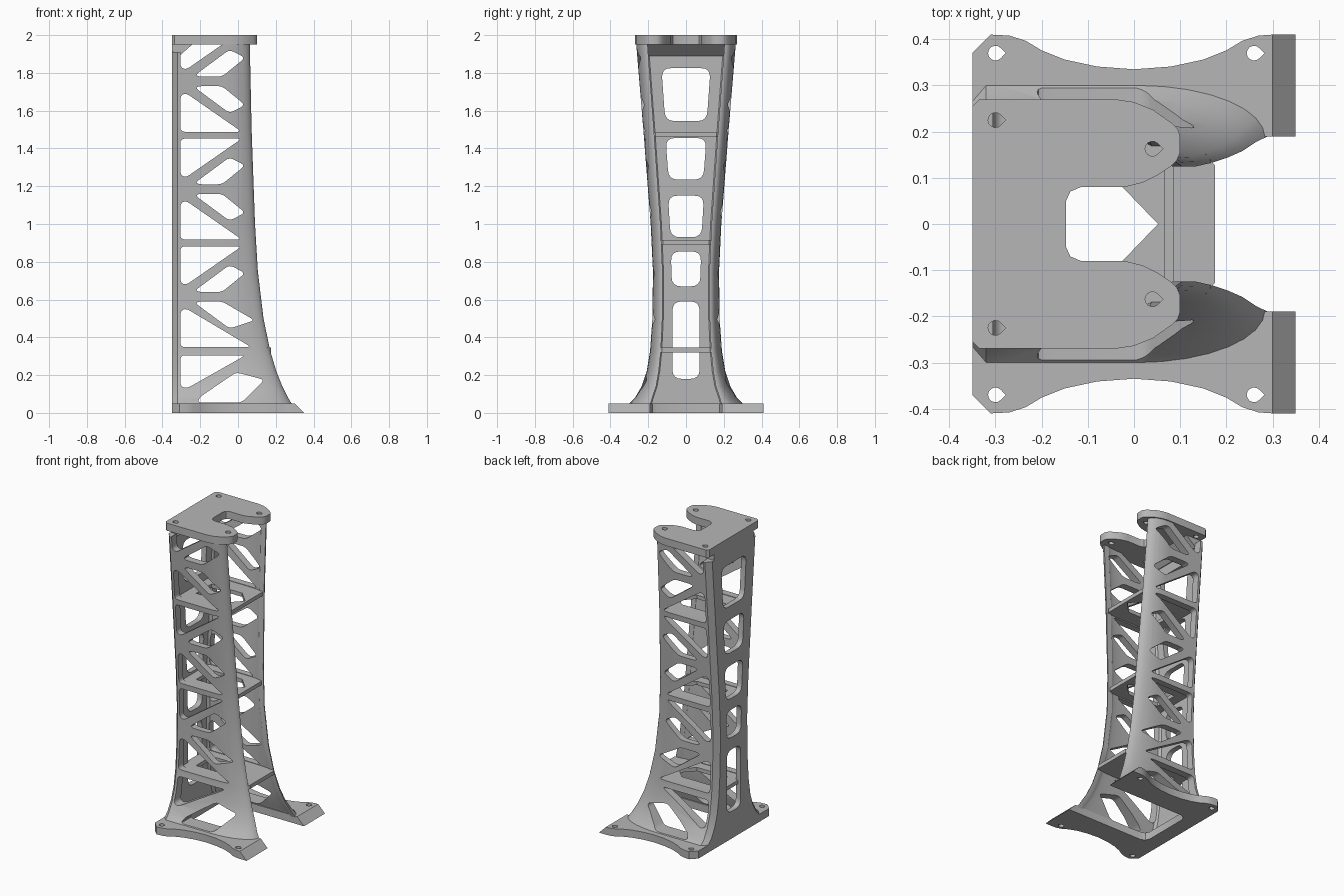
import bpy, bmesh, math
from mathutils import Vector

if "Cube" in bpy.data.objects:
    bpy.data.objects.remove(bpy.data.objects["Cube"])

grey = bpy.data.materials.new("plain grey")
grey.use_nodes = True
GREY = (0.47, 0.47, 0.47, 1)
grey.diffuse_color = GREY
grey.node_tree.nodes["Principled BSDF"].inputs["Base Color"].default_value = GREY


def rounded(pts, r):
    """Round every corner of a polygon with a short curve."""
    out = []
    for i, p in enumerate(pts):
        p, a, b = Vector(p), Vector(pts[i - 1]), Vector(pts[(i + 1) % len(pts)])
        s = p + (a - p) * min(r / (a - p).length, 0.45)
        e = p + (b - p) * min(r / (b - p).length, 0.45)
        for k in range(5):
            t = k / 4
            out.append(tuple(s * (1 - t) ** 2 + p * 2 * t * (1 - t) + e * t * t))
    return out


def prism(bm, pts, lo, hi, axis):
    """Extrude a polygon along an axis."""
    def place(p, d):
        return {"x": (d, p[0], p[1]), "y": (p[0], d, p[1]), "z": (p[0], p[1], d)}[axis]
    a = [bm.verts.new(place(p, lo)) for p in pts]
    b = [bm.verts.new(place(p, hi)) for p in pts]
    bm.faces.new(a)
    bm.faces.new(b)
    for i in range(len(pts)):
        j = (i + 1) % len(pts)
        bm.faces.new((a[i], a[j], b[j], b[i]))


def make(name, bm):
    bmesh.ops.recalc_face_normals(bm, faces=bm.faces[:])
    me = bpy.data.meshes.new(name)
    bm.to_mesh(me)
    bm.free()
    me.materials.append(grey)
    ob = bpy.data.objects.new(name, me)
    bpy.context.collection.objects.link(ob)
    return ob


def select(ob):
    bpy.ops.object.select_all(action="DESELECT")
    ob.select_set(True)
    bpy.context.view_layer.objects.active = ob


def cut(ob, prisms):
    """Subtract a set of prisms from an object."""
    bm = bmesh.new()
    for args in prisms:
        prism(bm, *args)
    cutter = make("cutter", bm)
    cutter.hide_render = True
    mod = ob.modifiers.new("cut", "BOOLEAN")
    mod.operation, mod.solver, mod.object = "DIFFERENCE", "EXACT", cutter
    select(ob)
    bpy.ops.object.modifier_apply(modifier=mod.name)
    bpy.data.objects.remove(cutter)


def finish(ob):
    select(ob)
    bpy.ops.object.shade_smooth_by_angle(angle=math.radians(32))


def both_sides(half):
    return half + [(x, -y) for x, y in reversed(half)]


def teardrop(x, y, r=0.016):
    pts = [(x + r * math.cos(a), y + r * math.sin(a))
           for a in (math.radians(45 + 27 * k) for k in range(11))]
    return pts + [(x + r * 1.4, y)]


# Tower shell: height, outer half width, inner half width, front edge x
LEVELS = [(.04, .31, .2, .29), (.08, .27, .188, .265), (.14, .235, .168, .235),
          (.22, .208, .154, .203), (.33, .19, .143, .17), (.5, .178, .135, .135),
          (.75, .175, .134, .105), (1, .187, .145, .09), (1.5, .226, .18, .072),
          (1.97, .265, .215, .062)]
BACK, INNER_BACK = -.35, -.315


def section(w, inner, xf):
    """U-shaped cross-section whose front edges curl inward."""
    tip, half = inner - .01, []
    xs = -.06 + (xf - .06) * .3
    half += [(BACK, w - .035), (BACK + .03, w)]
    for k in range(9):
        a = math.pi / 2 * k / 8
        half.append((xs + (xf - xs) * math.sin(a), tip + (w - tip) * math.cos(a)))
    for k in range(8, -1, -1):
        a = math.pi / 2 * k / 8
        half.append((xs + (xf - .035 - xs) * math.sin(a), tip + (inner - tip) * math.cos(a)))
    half += [(INNER_BACK + .015, inner), (INNER_BACK, inner - .015)]
    return both_sides(half)


bm = bmesh.new()
rings = [[bm.verts.new((x, y, z)) for x, y in section(w, i, xf)] for z, w, i, xf in LEVELS]
for lower, upper in zip(rings, rings[1:]):
    for i in range(len(lower)):
        j = (i + 1) % len(lower)
        bm.faces.new((lower[i], lower[j], upper[j], upper[i]))
bm.faces.new(rings[0])
bm.faces.new(rings[-1])
tower = make("tower_shell", bm)

# Truss openings in the side walls, mirrored up and down within each bay
TRIANGLE = [(-.305, -.267), (.02, -.267), (-.275, -.062), (-.305, -.075)]
HEXAGON = [(-.225, -.035), (-.205, -.025), (-.085, -.025), (.038, -.125), (-.045, -.168)]
side_holes = []
for mid, reach in ((.615, .05), (1.185, 0), (1.755, 0)):
    for shape in (TRIANGLE, HEXAGON):
        for flip in (1, -1):
            stretch = reach if flip == 1 else 0
            pts = [(x + stretch * (x > -.02), mid + flip * z) for x, z in shape]
            side_holes.append((rounded(pts, .025), -.6, .6, "y"))
for pts in ([(-.305, .305), (.04, .305), (-.27, .13), (-.305, .14)],
            [(-.215, .055), (-.2, .085), (-.01, .215), (.14, .175), (.02, .055)]):
    side_holes.append((rounded(pts, .025), -.6, .6, "y"))
cut(tower, side_holes)

# Windows in the back wall and the notch under the top plate
back_holes = [([(-.4, 1.91), (-.31, 1.91), (-.25, 1.95), (-.25, 2), (-.4, 2)], -.5, .5, "y")]
for z0, z1, bottom, top in ((.18, .59, .072, .072), (.67, .855, .075, .08), (.93, 1.15, .082, .095),
                            (1.235, 1.455, .092, .108), (1.545, 1.825, .11, .13)):
    pts = [(-bottom, z0), (bottom, z0), (top, z1), (-top, z1)]
    back_holes.append((rounded(pts, .05), -.5, -.28, "x"))
cut(tower, back_holes)
finish(tower)

# Inner shelves with pointed openings
HOUSE = [(-.25, -.08), (-.025, -.08), (.052, 0), (-.025, .08), (-.25, .08)]
for name, z, y, xf in (("lower_shelf", .32, .152, .175), ("middle_shelf", .89, .148, .085),
                       ("upper_shelf", 1.46, .186, .066)):
    bm = bmesh.new()
    prism(bm, both_sides([(-.33, y), (xf - .02, y), (xf, y - .025)]), z, z + .025, "z")
    shelf = make(name, bm)
    cut(shelf, [(HOUSE, z - .1, z + .1, "z")])
    finish(shelf)

# Base plate with scalloped sides, open slot and sloped front feet
scallop = [(.27, .408), (.235, .397), (.2, .376), (.15, .356), (.08, .341)]
half = [(-.35, .37), (-.31, .41)] + [(-x, y) for x, y in scallop]
half += [(0, .335)] + scallop[::-1] + [(.3, .41), (.35, .41), (.35, .19)]
half += [(-.21, .19), (-.238, .178), (-.25, .15)]
bm = bmesh.new()
prism(bm, both_sides(half), 0, .05, "z")
for v in bm.verts:
    if v.co.x > .34 and v.co.z > .01:
        v.co.x = .3
base = make("base_plate", bm)
cut(base, [(teardrop(x, s * .37), -.1, .2, "z") for x in (-.3, .26) for s in (1, -1)])
finish(base)

# Top plate with two rounded arms and a slot
half = [(-.35, .255), (-.335, .27), (-.04, .27), (0, .264), (.04, .248), (.08, .22),
        (.095, .205), (.1, .19), (.1, .155), (.093, .138), (.08, .125), (.05, .105),
        (.02, .09), (-.02, .08), (-.115, .08), (-.138, .07), (-.147, .05)]
bm = bmesh.new()
prism(bm, both_sides(half), 1.95, 2, "z")
top = make("top_plate", bm)
cut(top, [(teardrop(x, s * y), 1.9, 2.1, "z") for x, y in ((-.3, .225), (.04, .163)) for s in (1, -1)])
finish(top)

# Sloped support joining the back wall to the top plate
bm = bmesh.new()
prism(bm, [(-.35, 1.89), (-.31, 1.89), (-.24, 1.952), (-.35, 1.952)], -.205, .205, "y")
finish(make("top_support", bm))
